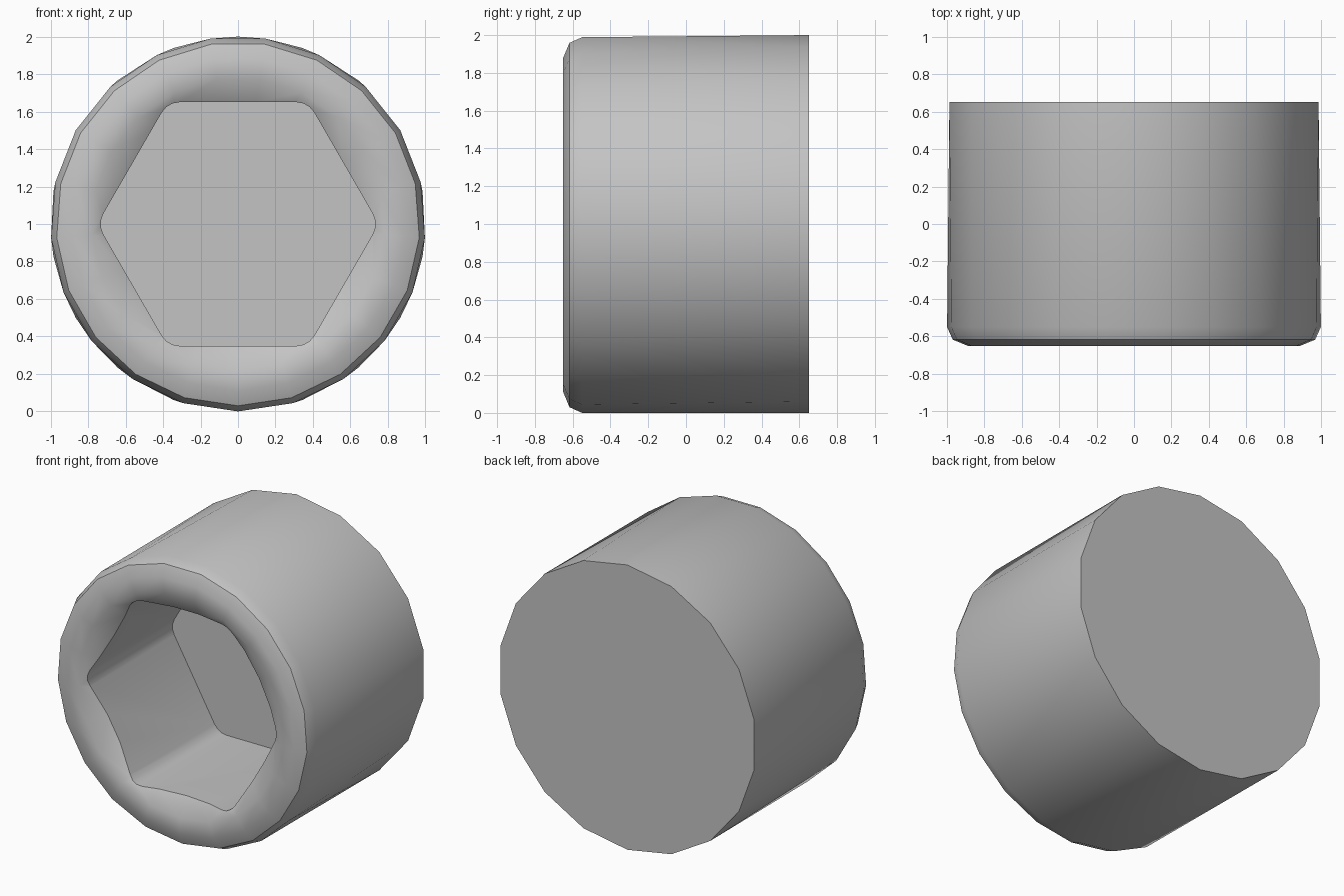
import bpy
import bmesh
from math import cos, sin, tau, radians, sqrt

if "Cube" in bpy.data.objects:
    bpy.data.objects.remove(bpy.data.objects["Cube"], do_unlink=True)

steel = bpy.data.materials.new("plain_grey")
steel.use_nodes = True
GREY = (0.55, 0.55, 0.55, 1)
steel.diffuse_color = GREY
steel.node_tree.nodes["Principled BSDF"].inputs["Base Color"].default_value = GREY


def ring(bm, sides, radius, y):
    """Circle around the y axis, first vertex at the bottom."""
    return [bm.verts.new((radius * sin(tau * i / sides), y, 1 - radius * cos(tau * i / sides)))
            for i in range(sides)]


def join(bm, a, b):
    """Skin two rings, with triangles where the side counts differ."""
    i = j = 0
    na, nb = len(a), len(b)
    while i < na or j < nb:
        step_a, step_b = (i + 1) * nb, (j + 1) * na
        corners = [a[i % na], b[j % nb]]
        if step_b <= step_a:
            j += 1
            corners.append(b[j % nb])
        if step_a <= step_b:
            i += 1
            corners.append(a[i % na])
        bm.faces.new(corners)


def finish(bm, name):
    bmesh.ops.recalc_face_normals(bm, faces=bm.faces)
    mesh = bpy.data.meshes.new(name)
    bm.to_mesh(mesh)
    bm.free()
    mesh.materials.append(steel)
    obj = bpy.data.objects.new(name, mesh)
    bpy.context.collection.objects.link(obj)
    return obj


# Body: coarse back rim, rounded front rim, conical mouth
bm = bmesh.new()
rings = [ring(bm, 18, 1, 0.65)]
for radius, y in ((1, -0.55), (0.97, -0.617), (0.89, -0.65), (0.78, -0.65), (0.6, -0.54)):
    rings.append(ring(bm, 21, radius, y))
for a, b in zip(rings, rings[1:]):
    join(bm, a, b)
bm.faces.new(rings[0])
bm.faces.new(rings[-1])
body = finish(bm, "socket_body")

# Hexagonal recess with rounded corners
APOTHEM, FILLET = 0.65, 0.11
centre = (APOTHEM - FILLET) * 2 / sqrt(3)
outline = []
for k in range(6):
    mid = tau * k / 6
    for turn in (-30, -10, 10, 30):
        t = mid + radians(turn)
        outline.append((centre * cos(mid) + FILLET * cos(t),
                        1 + centre * sin(mid) + FILLET * sin(t)))
bm = bmesh.new()
ends = [[bm.verts.new((x, y, z)) for x, z in outline] for y in (-0.9, 0.32)]
join(bm, *ends)
for end in ends:
    bm.faces.new(end)
cutter = finish(bm, "hex_cutter")
cutter.hide_render = True

cut = body.modifiers.new("hex_recess", "BOOLEAN")
cut.operation = "DIFFERENCE"
cut.solver = "EXACT"
cut.object = cutter
bpy.ops.object.select_all(action="DESELECT")
bpy.context.view_layer.objects.active = body
body.select_set(True)
bpy.ops.object.modifier_apply(modifier=cut.name)
bpy.data.objects.remove(cutter, do_unlink=True)

# Smooth sides with crisp rims
bpy.ops.object.shade_smooth_by_angle(angle=radians(35))
